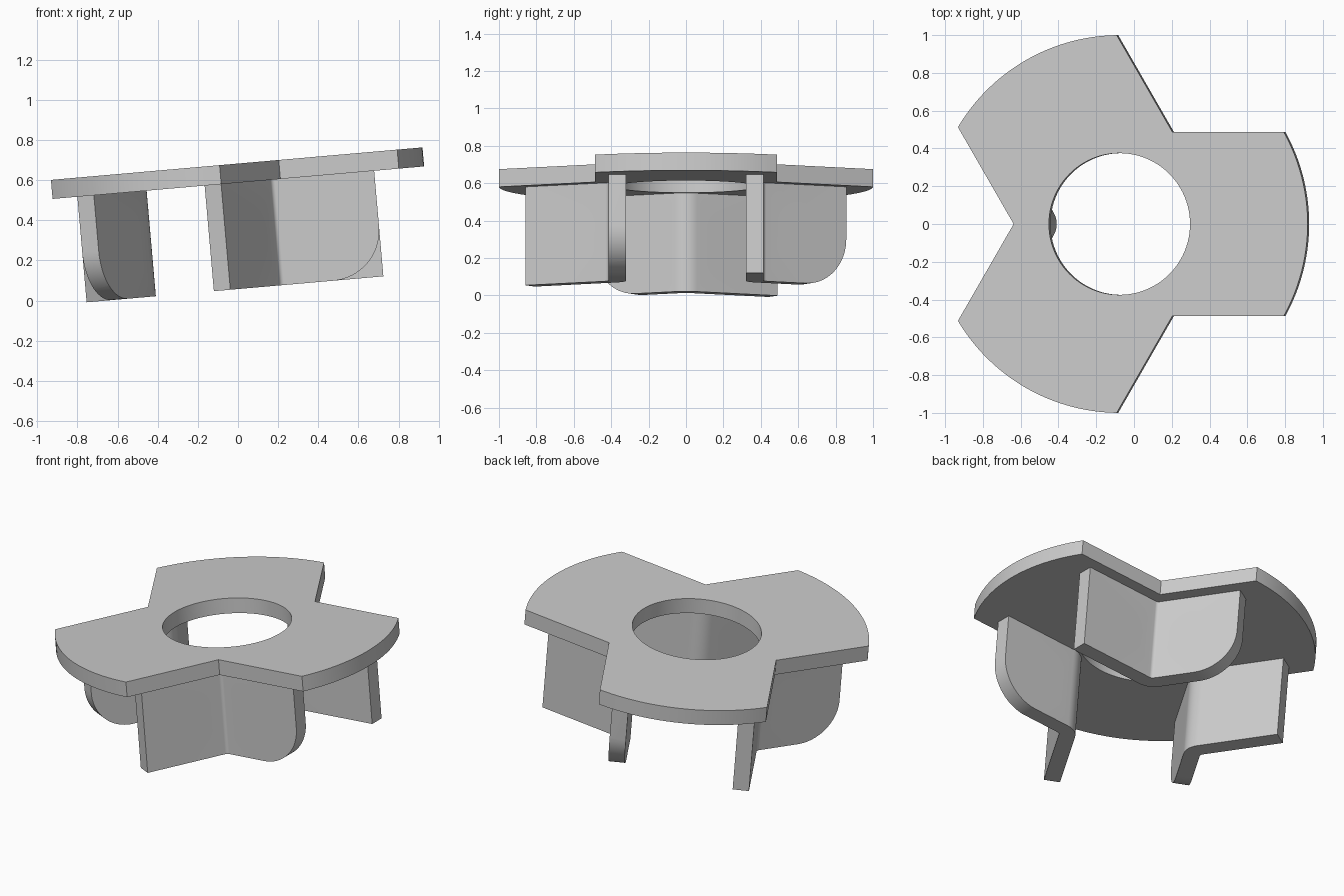
import bpy, bmesh
from math import sin, cos, asin, radians, degrees, pi
from mathutils import Matrix, Vector

if "Cube" in bpy.data.objects:
    bpy.data.objects.remove(bpy.data.objects["Cube"], do_unlink=True)

metal = bpy.data.materials.new("plain grey")
metal.use_nodes = True
GREY = (0.6, 0.6, 0.6, 1)
metal.diffuse_color = GREY
metal.node_tree.nodes["Principled BSDF"].inputs["Base Color"].default_value = GREY

RADIUS, HOLE, ARM = 1.0, 0.375, 0.487       # plate radius, bore, arm half width
THICK = 0.095                               # sheet thickness
INNER, OUTER = 0.32, 0.415                  # flange faces, measured from the arm axis
EYE_U, EYE_Z, EYE_R, LOBE = 0.501, -0.374, 0.165, 0.249
BOTTOM = EYE_Z - LOBE


def arc(cx, cy, r, start, end, steps):
    """Points along an arc, angles in degrees."""
    angles = [radians(start + (end - start) * i / steps) for i in range(steps + 1)]
    return [(cx + r * cos(a), cy + r * sin(a)) for a in angles]


def circle(cx, cy, r, steps=72):
    return arc(cx, cy, r, 0, 360, steps)[:-1]


def prism(name, outline, low, high, matrix=Matrix()):
    """Extrude a flat outline between two heights, then place it."""
    bm = bmesh.new()
    face = bm.faces.new([bm.verts.new((x, y, low)) for x, y in outline])
    grown = bmesh.ops.extrude_face_region(bm, geom=[face])["geom"]
    top = [v for v in grown if isinstance(v, bmesh.types.BMVert)]
    bmesh.ops.translate(bm, vec=(0, 0, high - low), verts=top)
    bm.transform(matrix)
    bmesh.ops.recalc_face_normals(bm, faces=bm.faces)
    mesh = bpy.data.meshes.new(name)
    bm.to_mesh(mesh)
    bm.free()
    mesh.materials.append(metal)
    obj = bpy.data.objects.new(name, mesh)
    bpy.context.collection.objects.link(obj)
    return obj


def select(obj):
    bpy.ops.object.select_all(action="DESELECT")
    obj.select_set(True)
    bpy.context.view_layer.objects.active = obj


def cut(obj, cutter):
    select(obj)
    mod = obj.modifiers.new("cut", "BOOLEAN")
    mod.operation, mod.solver, mod.object = "DIFFERENCE", "EXACT", cutter
    bpy.ops.object.modifier_apply(modifier=mod.name)
    bpy.data.objects.remove(cutter, do_unlink=True)


def smooth(obj):
    select(obj)
    bpy.ops.object.shade_smooth_by_angle(angle=radians(25))


# Three-armed plate with a central bore
half = degrees(asin(ARM / RADIUS))
outline = []
for a in (0, 120, 240):
    notch = radians(a - 60)
    d = ARM / sin(radians(60))
    outline.append((d * cos(notch), d * sin(notch)))
    outline += arc(0, 0, RADIUS, a - half, a + half, 24)
plate = prism("plate", outline, -THICK, 0)
cut(plate, prism("bore_cutter", circle(0, 0, HOLE, 96), -0.3, 0.3))
smooth(plate)

# Bent bracket: plan section with two flanges and a rounded bend
u = Vector((cos(pi / 3), -sin(pi / 3)))
n = Vector((sin(pi / 3), cos(pi / 3)))
end = EYE_U + LOBE
bend_in, bend_out = 0.12, 0.12 - THICK
bend_x = (INNER + bend_in) / sin(pi / 3)
p, q = u * end + n * INNER, u * end + n * OUTER
section = [(p.x, p.y)] + arc(bend_x, 0, bend_in, 210, 150, 10) + [(p.x, -p.y)]
section += [(q.x, -q.y)] + arc(bend_x, 0, bend_out, 150, 210, 10) + [(q.x, q.y)]
bracket = prism("bracket_left", section, BOTTOM, -THICK)

# Round hole and rounded lower corner in each flange
flange = Matrix(((u.x, 0, n.x, 0), (u.y, 0, n.y, 0), (0, 1, 0, 0), (0, 0, 0, 1)))
corner = arc(EYE_U, EYE_Z, LOBE, 0, -90, 20)
corner += [(EYE_U, BOTTOM - 0.1), (end + 0.1, BOTTOM - 0.1), (end + 0.1, EYE_Z)]
for side in (1, -1):
    place = Matrix.Diagonal((1, side, 1, 1)) @ flange
    for shape in (circle(EYE_U, EYE_Z, EYE_R), corner):
        cut(bracket, prism("flange_cutter", shape, INNER - 0.05, OUTER + 0.05, place))
smooth(bracket)

# Place a bracket in every notch and tilt the whole assembly
tilt = Matrix.Translation((-0.077, 0, 0.676)) @ Matrix.Rotation(radians(-5), 4, "Y")
plate.matrix_world = tilt
for name, angle in (("bracket_back", 60), ("bracket_side", 180), ("bracket_front", 300)):
    copy = bpy.data.objects.new(name, bracket.data)
    bpy.context.collection.objects.link(copy)
    copy.matrix_world = tilt @ Matrix.Rotation(radians(angle), 4, "Z")
bpy.data.objects.remove(bracket, do_unlink=True)
